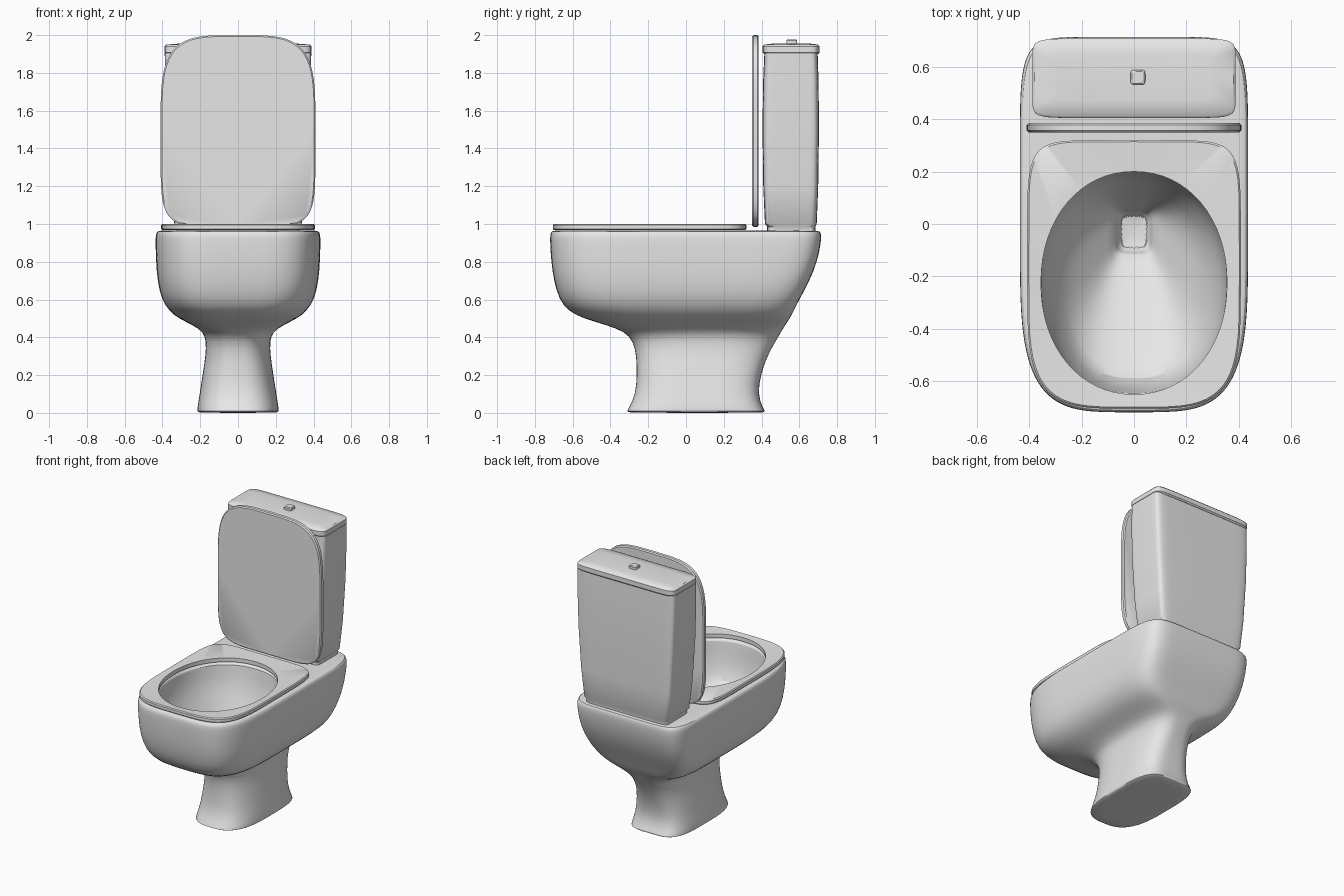
import bpy, bmesh
from math import cos, sin, pi, radians
from mathutils import Matrix

cube = bpy.data.objects.get("Cube")
if cube:
    bpy.data.objects.remove(cube, do_unlink=True)

ceramic = bpy.data.materials.new("glazed_ceramic")
ceramic.use_nodes = True
ceramic.diffuse_color = (0.8, 0.8, 0.8, 1)
for node in ceramic.node_tree.nodes:
    if node.type == 'BSDF_PRINCIPLED':
        node.inputs["Base Color"].default_value = ceramic.diffuse_color


def power(value, squareness):
    sign = 1 if value >= 0 else -1
    return sign * abs(value) ** (2 / squareness)


def ring(z, half, front, back, front_square, back_square, count=64):
    """Rounded outline with its own squareness at the front and the back."""
    middle, depth = (front + back) / 2, (back - front) / 2
    points = []
    for i in range(count):
        c, s = cos(2 * pi * i / count), sin(2 * pi * i / count)
        square = back_square if s > 0 else front_square
        points.append((half * power(c, square), middle + depth * power(s, square), z))
    return points


def loft(name, rings, closed=False, turn=None, subdivide=0):
    """Skin a stack of outlines; cap both ends unless the stack is a loop."""
    bm = bmesh.new()
    rows = [[bm.verts.new(point) for point in outline] for outline in rings]
    count = len(rows[0])
    pairs = list(zip(rows, rows[1:]))
    if closed:
        pairs.append((rows[-1], rows[0]))
    else:
        bm.faces.new(rows[0][::-1])
        bm.faces.new(rows[-1])
    for low, high in pairs:
        for i in range(count):
            j = (i + 1) % count
            bm.faces.new((low[i], low[j], high[j], high[i]))
    if turn:
        bm.transform(turn)
    bmesh.ops.recalc_face_normals(bm, faces=bm.faces)
    mesh = bpy.data.meshes.new(name)
    bm.to_mesh(mesh)
    bm.free()
    mesh.materials.append(ceramic)
    obj = bpy.data.objects.new(name, mesh)
    bpy.context.collection.objects.link(obj)
    bpy.ops.object.select_all(action='DESELECT')
    obj.select_set(True)
    bpy.context.view_layer.objects.active = obj
    bpy.ops.object.shade_smooth_by_angle(angle=radians(40))
    if subdivide:
        modifier = obj.modifiers.new("smooth_surface", 'SUBSURF')
        modifier.levels = modifier.render_levels = subdivide


def slab(low, high, half, front, back, soft, front_square, back_square):
    """Outlines of a flat plate with softened edges."""
    steps = [(low, soft), (low + soft, 0), (high - soft, 0), (high, soft)]
    return [ring(z, half - inset, front + inset, back - inset, front_square, back_square)
            for z, inset in steps]


def shell_ring(z, half, front, back):
    """Outer outline: oval where narrow, boxier where wide."""
    wide = (half - .168) / .27
    return ring(z, half, front, back, 2.6 + 1.4 * wide, 3 + 5 * wide)


def bowl_ring(z, half, front, back):
    """Inner outline: oval where wide, squarer toward the drain."""
    square = 2.2 + 2.8 * ((.365 - half) / .3) ** 2
    return ring(z, half, front, back, square, square)


# Pedestal and outer shell: height, half width, front, back
shell = [
    (0, .21, -.31, .42),
    (.006, .215, -.315, .42),
    (.03, .215, -.3, .405),
    (.1, .203, -.267, .38),
    (.2, .188, -.26, .395),
    (.3, .172, -.262, .43),
    (.38, .168, -.28, .475),
    (.43, .185, -.325, .505),
    (.465, .24, -.42, .525),
    (.5, .315, -.545, .55),
    (.54, .365, -.625, .57),
    (.6, .405, -.672, .6),
    (.7, .427, -.7, .655),
    (.8, .434, -.714, .695),
    (.9, .437, -.72, .715),
    (.945, .436, -.72, .716),
    (.962, .428, -.712, .71),
    (.965, .41, -.695, .695),
]
# Inside of the bowl, from the rim down to the drain
bowl = [
    (.965, .365, -.66, .215),
    (.955, .352, -.645, .2),
    (.88, .35, -.64, .195),
    (.78, .325, -.625, .175),
    (.68, .265, -.595, .135),
    (.64, .235, -.53, .12),
    (.48, .08, -.13, .06),
    (.46, .065, -.11, .05),
    (.4, .06, -.105, .045),
]
loft("bowl_and_pedestal",
     [shell_ring(*row) for row in shell] + [bowl_ring(*row) for row in bowl],
     subdivide=1)

# Seat: flat frame around an oval opening
seat = slab(.968, 1, .408, -.705, .32, .006, 4, 7)
seat += [ring(z, .355, -.65, .2, 2.1, 2.1) for z in (.996, .968)]
loft("seat", seat, closed=True)

# Raised lid: a plate drawn flat, then stood upright
upright = Matrix.Rotation(radians(-90), 4, 'X')
loft("raised_lid", slab(.35, .385, .41, -2, -.985, .007, 4, 6), turn=upright)

# Water tank, widening upward from a narrow foot
tank = [
    (.955, .325, .43, .685),
    (.985, .325, .43, .685),
    (1, .337, .418, .692),
    (1.2, .358, .409, .7),
    (1.5, .377, .405, .704),
    (1.75, .386, .408, .702),
    (1.905, .388, .415, .697),
]
loft("tank", [ring(*row, 12, 12) for row in tank])

# Tank cover with a gently crowned top
cover = slab(1.9, 1.95, .388, .405, .708, .009, 10, 10)
cover.append(ring(1.956, .3, .47, .65, 10, 10))
loft("tank_cover", cover)

# Flush button, set slightly off centre
loft("flush_button", slab(1.95, 1.977, .028, .532, .588, .005, 6, 6),
     turn=Matrix.Translation((.015, 0, 0)))
